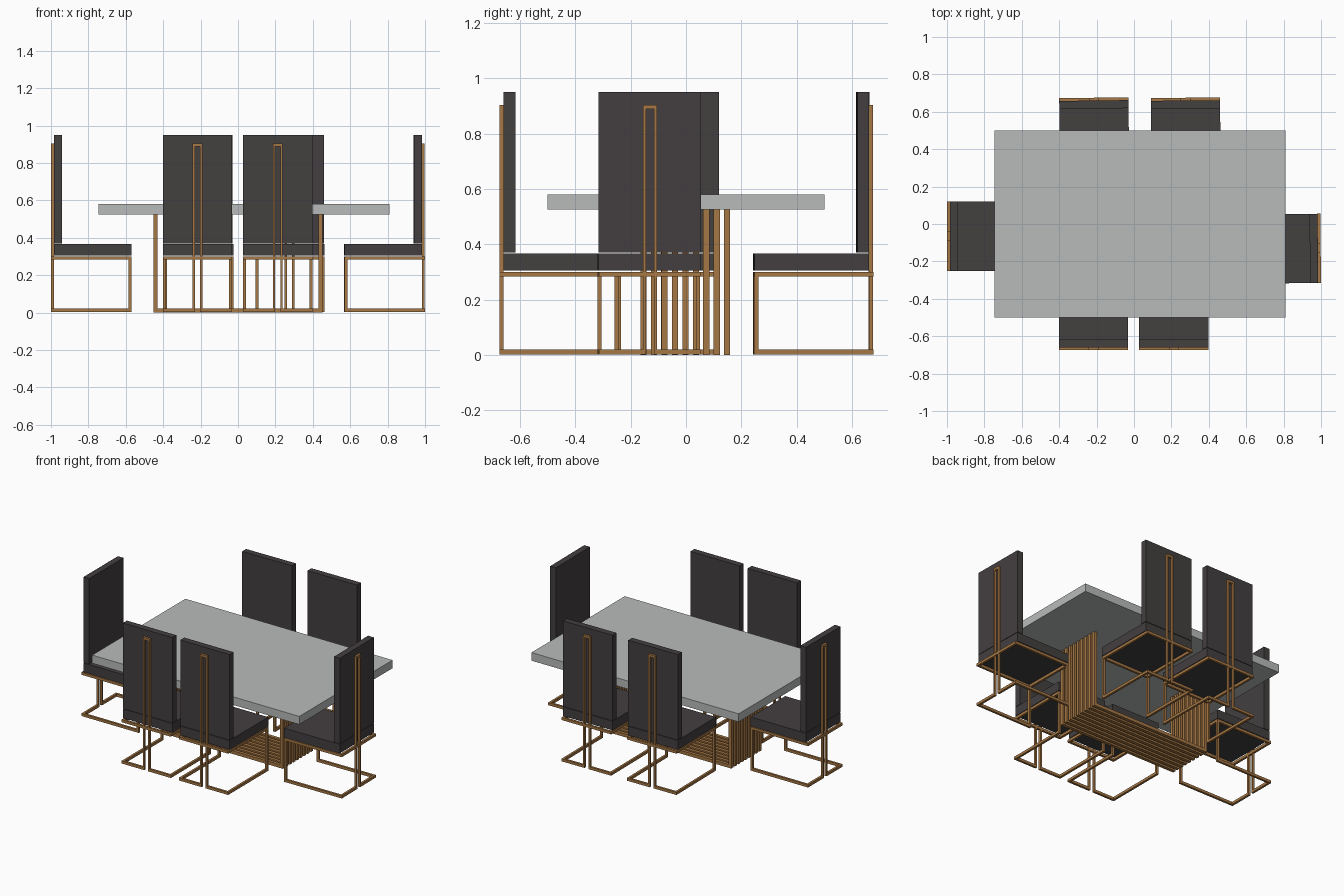
import bpy, bmesh, math
from mathutils import Matrix, Vector

if "Cube" in bpy.data.objects:
    bpy.data.objects.remove(bpy.data.objects["Cube"])


def material(name, rgb):
    m = bpy.data.materials.new(name)
    m.diffuse_color = (*rgb, 1)
    m.use_nodes = True
    m.node_tree.nodes["Principled BSDF"].inputs["Base Color"].default_value = m.diffuse_color
    return m


STONE = material("pale grey stone", (0.48, 0.50, 0.49))
FABRIC = material("charcoal fabric", (0.057, 0.050, 0.051))
BRASS = material("brushed brass", (0.38, 0.185, 0.058))


def boxes(name, mat, spans, matrix=Matrix()):
    """One object made of boxes given as (x0, x1, y0, y1, z0, z1)."""
    bm = bmesh.new()
    for x0, x1, y0, y1, z0, z1 in spans:
        place = Matrix.Translation(((x0 + x1) / 2, (y0 + y1) / 2, (z0 + z1) / 2))
        size = Matrix.Diagonal((x1 - x0, y1 - y0, z1 - z0, 1))
        bmesh.ops.create_cube(bm, size=1, matrix=place @ size)
    me = bpy.data.meshes.new(name)
    bm.to_mesh(me)
    bm.free()
    me.materials.append(mat)
    ob = bpy.data.objects.new(name, me)
    ob.matrix_world = matrix
    bpy.context.collection.objects.link(ob)
    return ob


# Table top
boxes("table_top", STONE, [(-0.745, 0.81, -0.5, 0.5, 0.525, 0.58)])

# Table base: nine parallel U-shaped bars
T, E = 0.022, 0.452
for i in range(9):
    y = -0.153 + i * 0.0377
    a, b = y - T / 2, y + T / 2
    boxes(f"base_bar_{i + 1}", BRASS, [
        (-E, E, a, b, 0, T),
        (-E, -E + T, a, b, T, 0.525),
        (E - T, E, a, b, T, 0.525)])


def chair(label, x, y, degrees):
    """Chair with its back frame at the local origin, facing local +y."""
    m = Matrix.Translation((x, y, 0)) @ Matrix.Rotation(math.radians(degrees), 4, 'Z')
    w, d, t, s = 0.185, 0.43, 0.015, 0.026
    lo, hi = (0.003, 0.021), (0.283, 0.301)
    boxes(label + "_seat", FABRIC, [(-w, w, t, d, 0.305, 0.367)], m)
    boxes(label + "_backrest", FABRIC, [(-w, w, t, 0.058, 0.37, 0.95)], m)
    bars = [(-s, s, 0, t, 0.888, 0.904),          # spine top
            (-w, w, 0, t, *hi),                   # under-seat back rail
            (-w, w, d - t, d, *hi)]               # under-seat front rail
    for k in (-1, 1):
        def side(a, b):
            return sorted((k * a, k * b))
        bars += [(*side(s - 0.012, s), 0, t, lo[0], 0.888),   # spine upright
                 (*side(s, w), 0, t, *lo),                    # back foot
                 (*side(w - t, w), t, d, *lo),                # floor rail
                 (*side(w - t, w), t, d - t, *hi),            # seat rail
                 (*side(w - t, w), d - t, d, lo[1], hi[0])]   # front leg
    boxes(label + "_frame", BRASS, bars, m)


# Six chairs around the table
chair("front_left_chair", -0.217, -0.674, 0)
chair("front_right_chair", 0.213, -0.674, 0)
chair("back_left_chair", -0.215, 0.675, 180.7)
chair("back_right_chair", 0.275, 0.675, 180.5)
chair("left_end_chair", -1.0, -0.065, -90)
chair("right_end_chair", 0.998, -0.13, 90.6)
